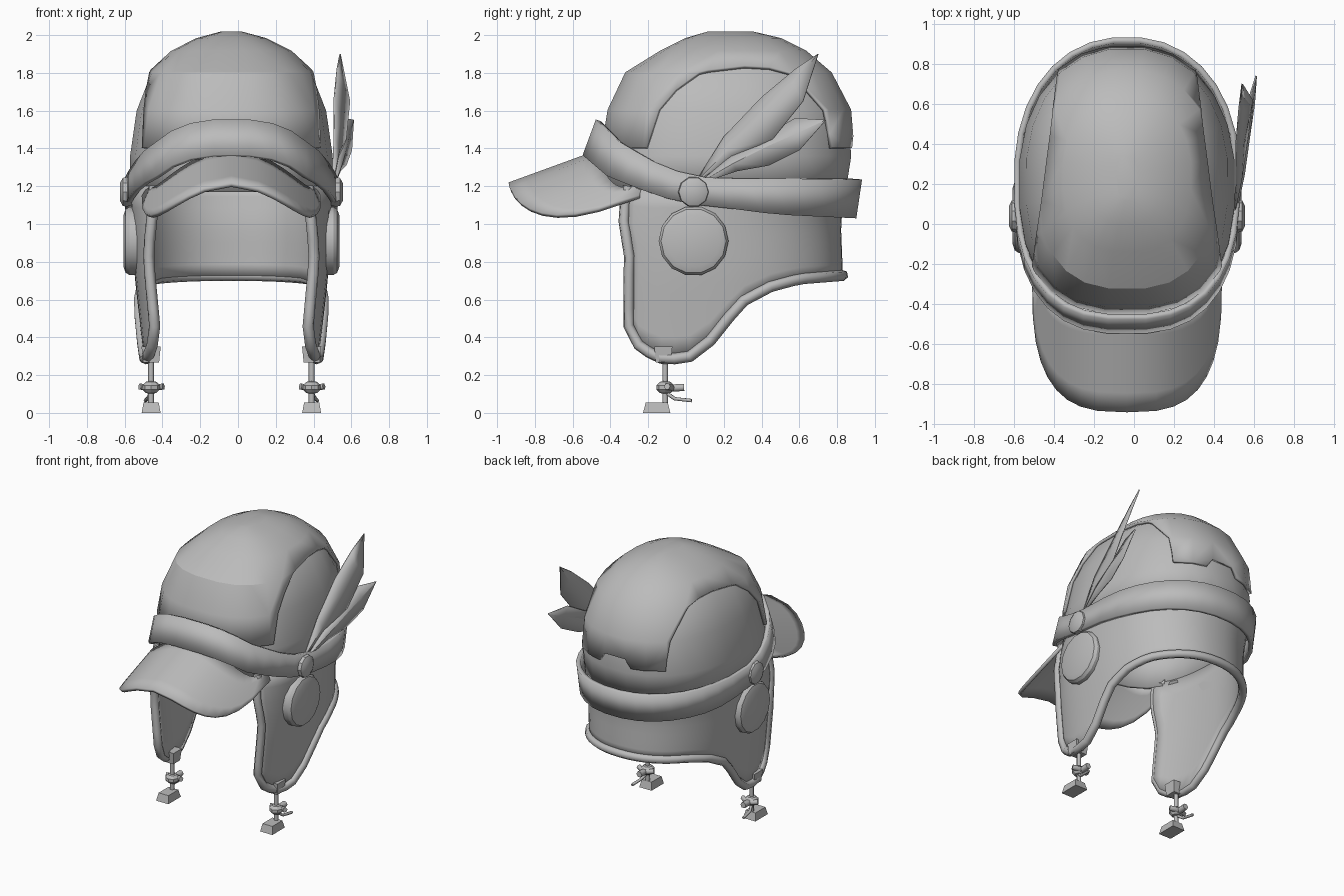
import bpy, bmesh
from math import sin, cos, pi, radians
from mathutils import Vector

if "Cube" in bpy.data.objects:
    bpy.data.objects.remove(bpy.data.objects["Cube"])

CX = -0.035  # middle of the cap, shifted by the feathers
grey = bpy.data.materials.new("cloth grey")
grey.use_nodes = True
grey.diffuse_color = (0.5, 0.5, 0.5, 1)
grey.node_tree.nodes["Principled BSDF"].inputs["Base Color"].default_value = (0.5, 0.5, 0.5, 1)


def finish(ob, name, angle=30):
    ob.name = name
    ob.data.materials.clear()
    ob.data.materials.append(grey)
    bpy.ops.object.select_all(action='DESELECT')
    ob.select_set(True)
    bpy.context.view_layer.objects.active = ob
    if ob.type == 'MESH':
        bpy.ops.object.shade_smooth_by_angle(angle=radians(angle))
    return ob


def build(name, verts, faces, thick=0, offset=-1, angle=30):
    me = bpy.data.meshes.new(name)
    me.from_pydata([tuple(v) for v in verts], [], faces)
    ob = bpy.data.objects.new(name, me)
    bpy.context.collection.objects.link(ob)
    if thick:
        mod = ob.modifiers.new("thickness", 'SOLIDIFY')
        mod.thickness, mod.offset = thick, offset
    return finish(ob, name, angle)


def loft(rows, closed=True, cap=False):
    n = len(rows[0])
    verts = [v for r in rows for v in r]
    faces = [(i * n + j, (i + 1) * n + j, (i + 1) * n + (j + 1) % n, i * n + (j + 1) % n)
             for i in range(len(rows) - 1) for j in range(n if closed else n - 1)]
    if cap:
        faces.append(tuple(range(n)))
    return verts, faces


def interp(x, table):
    if x <= table[0][0]:
        return table[0][1:]
    for a, b in zip(table, table[1:]):
        if x <= b[0]:
            f = (x - a[0]) / (b[0] - a[0])
            return [p + (q - p) * f for p, q in zip(a[1:], b[1:])]
    return table[-1][1:]


def outline(t, w, front, back):
    # rounded head outline, squarer at the front
    e = 2 / (2.6 if sin(t) < 0 else 2.2)
    power = lambda v: abs(v) ** e * (1 if v > 0 else -1)
    return CX + w * power(cos(t)), (front + back) / 2 + (back - front) / 2 * power(sin(t))


def ring(z, size, n=24):
    return [Vector((*outline(2 * pi * (k + 0.5) / n, *size), z)) for k in range(n)]


# Dome: height, half width, front, back
DOME = [(2.0, .05, .12, .35), (1.965, .18, 0, .5), (1.9, .31, -.13, .63), (1.79, .43, -.31, .76),
        (1.6, .505, -.40, .86), (1.36, .54, -.44, .88), (1.17, .54, -.45, .85)]
verts, faces = loft([ring(r[0], r[1:]) for r in DOME], cap=True)
build("dome", verts, faces, 0.025)

# Raised centre panel over the dome
panel = build("crown_panel", verts, faces, 0.02, 1)
bm = bmesh.new()
bm.from_mesh(panel.data)
for co, no in [((CX + .43, 0, 0), (1, .13, 0)), ((CX - .43, 0, 0), (-1, .13, 0)),
               ((0, .72, 0), (0, 1, -.1)), ((0, 0, 1.4), (0, 0, -1))]:
    bmesh.ops.bisect_plane(bm, geom=bm.verts[:] + bm.edges[:] + bm.faces[:],
                           plane_co=co, plane_no=no, clear_outer=True)
bm.to_mesh(panel.data)
bm.free()

# Neck and ear flap wall, open at the face
WALL = [(.3, .465, -.52, .82), (.75, .515, -.52, .83), (1.0, .53, -.51, .82), (1.2, .54, -.45, .85)]
EDGE = [(-.28, .46), (-.25, .36), (-.15, .29), (0, .285), (.1, .34), (.2, .47),
        (.3, .59), (.45, .67), (.6, .71), (.85, .73)]
COLS, ROWS = 42, 8
wall = []
for r in range(ROWS + 1):
    row = []
    for c in range(COLS + 1):
        s = radians(2 * c / COLS - 1)
        y = outline(pi / 2 + 127 * s, *WALL[1][1:])[1]
        z = 1.2 + (interp(y, EDGE)[0] - 1.2) * r / ROWS
        span = 127 + 9 * min(1, max(0, (z - .85) / .3))
        row.append(Vector((*outline(pi / 2 + span * s, *interp(z, WALL)), z)))
    wall.append(row)
build("neck_and_ear_flaps", *loft(wall, closed=False), 0.03)


def tube(name, points, radius, res=2):
    cu = bpy.data.curves.new(name, 'CURVE')
    cu.dimensions = '3D'
    cu.bevel_depth, cu.bevel_resolution, cu.use_fill_caps = radius, res, True
    sp = cu.splines.new('POLY')
    sp.points.add(len(points) - 1)
    for p, co in zip(sp.points, points):
        p.co = (*co, 1)
    ob = bpy.data.objects.new(name, cu)
    bpy.context.collection.objects.link(ob)
    return finish(ob, name)


# Padded rim round the lower edge
tube("lower_rim", [r[0] for r in wall[:-1]] + wall[-1] + [r[-1] for r in wall[-2::-1]], 0.03, 1)

# Band: lower and upper height along the depth
BAND = [(-.53, 1.38, 1.57), (-.38, 1.25, 1.43), (-.2, 1.18, 1.33), (0, 1.11, 1.25),
        (.2, 1.09, 1.24), (.5, 1.05, 1.24), (.92, 1.03, 1.235)]
top, low = ring(0, (.565, -.48, .935), 32), ring(0, (.565, -.55, .905), 32)
for a, b in zip(top, low):
    b.z, a.z = interp((a.y + b.y) / 2, BAND)
build("band", *loft([top, low]), 0.03)

# Brim curving down at both sides
brim = []
for i in range(6):
    row = []
    for j in range(19):
        t = pi + pi * j / 18
        p = lambda v: abs(v) ** (2 / 3) * (1 if v > 0 else -1)
        inner = Vector((.43 * p(cos(t)), -.23 + .23 * p(sin(t))))
        outer = Vector((.475 * p(cos(t)), -.25 + .69 * p(sin(t))))
        x, y = inner.lerp(outer, i / 5)
        row.append(Vector((CX + x, y, 1.562 + .364 * y - 1.42 * x * x)))
    brim.append(row)
build("brim", *loft(brim, closed=False), 0.025)


def lathe_disc(name, x, y, z, r, side, profile, n):
    rows = [[Vector((x + side * h, y + r * f * cos(2 * pi * k / n), z + r * f * sin(2 * pi * k / n)))
             for k in range(n)] for h, f in profile]
    v, f = loft(rows, cap=True)
    f.append(tuple(reversed(range(len(v) - n, len(v)))))
    ob = build(name, v, f)
    bm = bmesh.new()
    bm.from_mesh(ob.data)
    bmesh.ops.recalc_face_normals(bm, faces=bm.faces)
    bm.to_mesh(ob.data)
    bm.free()


def block(name, loc, size, taper=1.0):
    bpy.ops.mesh.primitive_cube_add(size=1, location=loc)
    ob = bpy.context.object
    for v in ob.data.vertices:
        f = taper if v.co.z > 0 else 1
        v.co = Vector((v.co.x * size[0] * f, v.co.y * size[1] * f, v.co.z * size[2]))
    finish(ob, name)


# Side fittings, mirrored
for side, label in ((1, "left"), (-1, "right")):
    lathe_disc(label + "_ear_disc", CX + side * .52, .04, .91, .185, side,
               [(.052, .75), (.04, .93), (.02, 1), (-.02, 1)], 14)
    lathe_disc(label + "_button", CX + side * .54, .04, 1.17, .082, side,
               [(.05, .6), (.035, .95), (.015, 1), (-.02, .9)], 10)
    x = CX + side * .425
    block(label + "_cord_clip", (x, -.12, .31), (.085, .08, .085), 1.2)
    tube(label + "_cord", [(x, -.11, .3), (x, -.11, .04)], .016, 1)
    bpy.ops.mesh.primitive_uv_sphere_add(segments=8, ring_count=5, radius=.045, location=(x, -.11, .135))
    bpy.context.object.scale = (1.1, 1.1, .8)
    finish(bpy.context.object, label + "_knot")
    tube(label + "_knot_loop", [(x - .06, -.1, .14), (x, -.07, .13), (x + .065, -.1, .14)], .018, 1)
    tube(label + "_knot_end", [(x, -.1, .13), (x, -.01, .135)], .022, 1)
    tube(label + "_cord_tail", [(x, -.11, .11), (x + side * .02, -.06, .075), (x + side * .03, .03, .065)], .01, 1)
    block(label + "_cord_tip", (x, -.155, .0275), (.1, .145, .055), .8)


# Feathers: upper edge, spine and lower edge from root to tip
def feather(name, upper, spine, lower):
    build(name, *loft([[Vector(p) for p in e] for e in (upper, spine, lower)], closed=False), .008, 0, 20)


root, root2 = (.50, .05, 1.22), (.51, .06, 1.21)
tip, tip2 = (.54, .70, 1.90), (.61, .74, 1.55)
feather("large_feather",
        [root, (.51, .2, 1.46), (.51, .4, 1.67), (.525, .58, 1.82), tip],
        [root, (.535, .22, 1.39), (.545, .4, 1.56), (.555, .57, 1.74), tip],
        [root, (.53, .25, 1.35), (.57, .46, 1.45), (.59, .62, 1.65), tip])
feather("small_feather",
        [root2, (.53, .24, 1.36), (.54, .42, 1.47), (.56, .58, 1.56), tip2],
        [root2, (.55, .25, 1.32), (.575, .43, 1.41), (.59, .59, 1.48), tip2],
        [root2, (.54, .27, 1.28), (.57, .44, 1.31), (.60, .60, 1.39), tip2])
